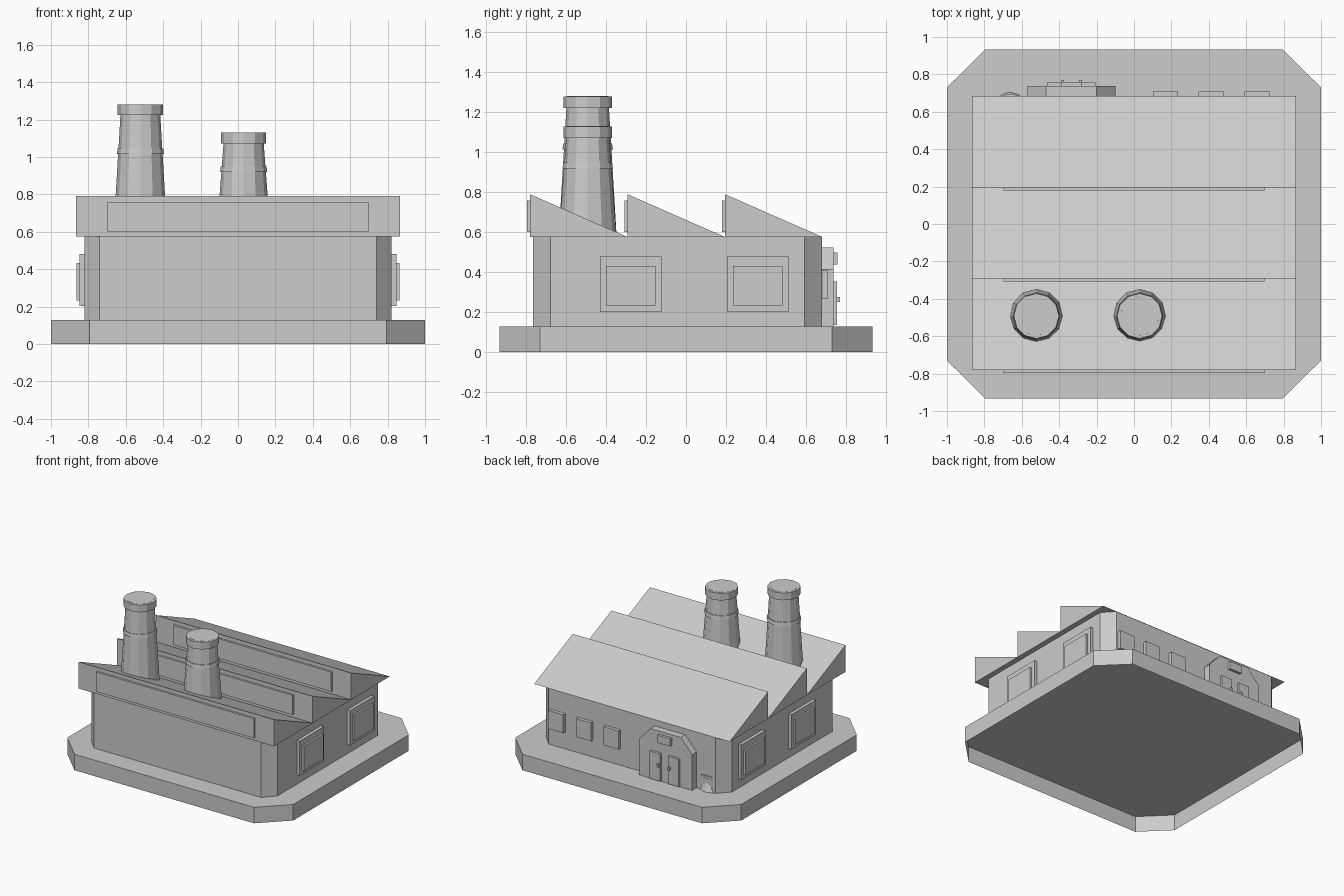
import bpy, bmesh
from mathutils import Matrix, Vector

cube = bpy.data.objects.get("Cube")
if cube:
    bpy.data.objects.remove(cube, do_unlink=True)

grey = bpy.data.materials.new("plain_grey")
grey.use_nodes = True
grey.diffuse_color = (0.604, 0.604, 0.604, 1)
grey.node_tree.nodes["Principled BSDF"].inputs["Base Color"].default_value = grey.diffuse_color[:]


def finish(name, bm, open_below=False):
    bmesh.ops.recalc_face_normals(bm, faces=bm.faces[:])
    if open_below:
        under = [f for f in bm.faces if f.normal.z < -0.9]
        bmesh.ops.delete(bm, geom=under, context="FACES")
    mesh = bpy.data.meshes.new(name)
    bm.to_mesh(mesh)
    bm.free()
    mesh.materials.append(grey)
    obj = bpy.data.objects.new(name, mesh)
    bpy.context.collection.objects.link(obj)
    return obj


def prism(name, points, push, open_below=False):
    """Close a flat outline and extrude it along push."""
    bm = bmesh.new()
    face = bm.faces.new([bm.verts.new(p) for p in points])
    out = bmesh.ops.extrude_face_region(bm, geom=[face], use_keep_orig=True)
    verts = [g for g in out["geom"] if isinstance(g, bmesh.types.BMVert)]
    bmesh.ops.translate(bm, verts=verts, vec=Vector(push))
    return finish(name, bm, open_below)


def box(name, x, y, z):
    return prism(name, [(x[0], y[0], z[0]), (x[1], y[0], z[0]),
                        (x[1], y[1], z[0]), (x[0], y[1], z[0])], (0, 0, z[1] - z[0]))


def cut_block(name, x, y0, y1, cx, cy, z0, z1):
    """Rectangular shell, open below, with its four upright corners cut off."""
    outline = [(-x + cx, y0), (x - cx, y0), (x, y0 + cy), (x, y1 - cy),
               (x - cx, y1), (-x + cx, y1), (-x, y1 - cy), (-x, y0 + cy)]
    return prism(name, [(a, b, z0) for a, b in outline], (0, 0, z1 - z0), open_below=True)


def cone(name, x, y, z0, z1, r0, r1, sides=12):
    bm = bmesh.new()
    bmesh.ops.create_cone(bm, cap_ends=True, segments=sides, radius1=r0, radius2=r1,
                          depth=z1 - z0, matrix=Matrix.Translation((x, y, (z0 + z1) / 2)))
    return finish(name, bm)


# Hollow ground slab and walls
cut_block("ground_slab", 1.0, -0.933, 0.933, 0.205, 0.203, 0, 0.128)
cut_block("walls", 0.822, -0.765, 0.681, 0.082, 0.088, 0.128, 0.576)

# Sawtooth roof with a skylight on each upright face
for i in range(3):
    y = -0.78 + i * 0.488
    prism(f"roof_tooth_{i + 1}", [(-0.865, y, 0.576), (-0.865, y, 0.79),
                                  (-0.865, y + 0.488, 0.576)], (1.73, 0, 0))
    box(f"skylight_{i + 1}", (-0.698, 0.698), (y - 0.016, y + 0.01), (0.602, 0.759))

# Side windows, a frame and a raised pane on both sides
for side, s in (("left", 1), ("right", -1)):
    for i, y in enumerate((-0.277, 0.359)):
        box(f"{side}_window_frame_{i + 1}", sorted((s * 0.81, s * 0.848)),
            (y - 0.154, y + 0.154), (0.202, 0.48))
        box(f"{side}_window_pane_{i + 1}", sorted((s * 0.84, s * 0.863)),
            (y - 0.124, y + 0.124), (0.233, 0.432))

# Chimneys
for label, x, top, ring in (("tall", -0.522, 1.28, 1.03), ("short", 0.03, 1.13, 0.935)):
    y = -0.492
    cone(f"{label}_chimney_shaft", x, y, 0.576, top + 0.001, 0.145, 0.103)
    cone(f"{label}_chimney_band", x, y, ring - 0.015, ring + 0.015, 0.126, 0.122)
    cone(f"{label}_chimney_cap", x, y, top - 0.057, top, 0.121, 0.121)

# Entrance porch at the back with double doors and a sign plate
c = -0.335
arch = [(-0.235, 0.128), (0.235, 0.128), (0.235, 0.415),
        (0.135, 0.525), (-0.135, 0.525), (-0.235, 0.415)]
prism("entrance_porch", [(c + a, 0.66, z) for a, z in arch], (0, 0.077, 0))
box("entrance_sign", (c - 0.055, c + 0.055), (0.725, 0.759), (0.44, 0.5))
for side, s in (("left", 1), ("right", -1)):
    box(f"{side}_door", sorted((c + s * 0.034, c + s * 0.13)), (0.725, 0.756), (0.135, 0.355))
    box(f"{side}_door_handle", sorted((c + s * 0.04, c + s * 0.056)), (0.745, 0.771), (0.25, 0.275))

# Back windows
for i in range(3):
    x = 0.168 + i * 0.245
    box(f"back_window_{i + 1}", (x - 0.067, x + 0.067), (0.67, 0.708), (0.265, 0.412))

# Tapered pipe stub set into the back wall, with a thin collar
cone("pipe_foot", -0.662, 0.615, 0.128, 0.21, 0.09, 0.06)
cone("pipe_collar", -0.662, 0.615, 0.235, 0.252, 0.082, 0.082)
